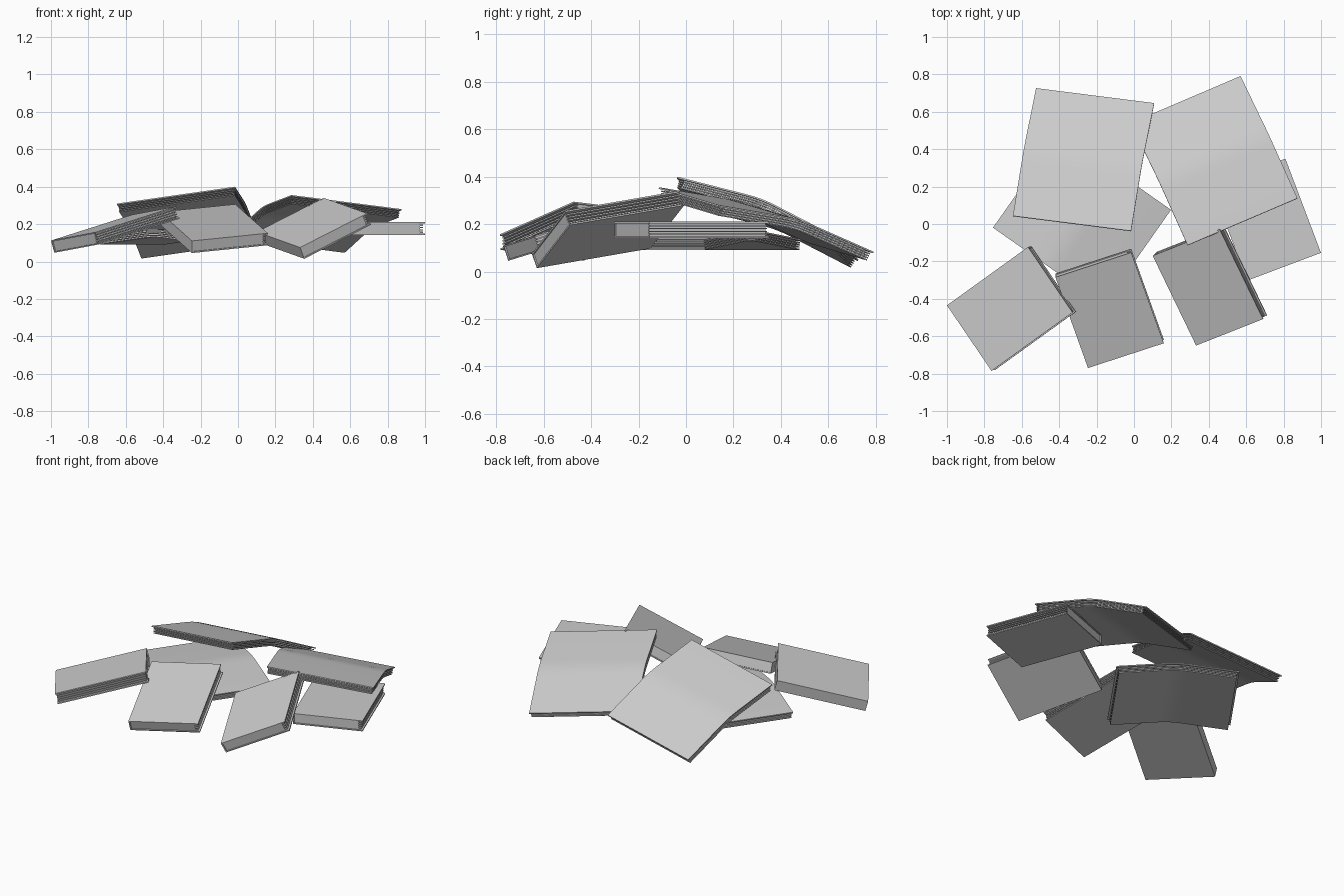
import bpy, bmesh
from mathutils import Vector as V

if "Cube" in bpy.data.objects:
    bpy.data.objects.remove(bpy.data.objects["Cube"])

mat = bpy.data.materials.new("plain grey")
mat.diffuse_color = (0.6, 0.6, 0.6, 1)
mat.use_nodes = True
mat.node_tree.nodes["Principled BSDF"].inputs["Base Color"].default_value = mat.diffuse_color


def finish(bm, name):
    bmesh.ops.recalc_face_normals(bm, faces=bm.faces)
    me = bpy.data.meshes.new(name)
    bm.to_mesh(me)
    bm.free()
    ob = bpy.data.objects.new(name, me)
    bpy.context.collection.objects.link(ob)
    me.materials.append(mat)
    bpy.ops.object.select_all(action='DESELECT')
    ob.select_set(True)
    bpy.context.view_layer.objects.active = ob
    bpy.ops.object.shade_smooth_by_angle(angle=0.5)
    return ob


def sweep(bm, top, bottom, half, place):
    """Extrude a strip between two profile lines along the book's length."""
    outline = top + bottom[::-1]
    ends = [[bm.verts.new(place(x, y, z)) for x, z in outline] for y in (-half, half)]
    n = len(outline)
    m = len(top)
    for i in range(n):
        j = (i + 1) % n
        bm.faces.new((ends[0][i], ends[0][j], ends[1][j], ends[1][i]))
    for e in ends:                      # end caps as quads
        for i in range(m - 1):
            bm.faces.new((e[i], e[i + 1], e[n - 2 - i], e[n - 1 - i]))


def closed_book(name, front, back, fore):
    """Spine runs front -> back, the page edges face 'fore'. Corners of the top cover."""
    front, back, fore = V(front), V(back), V(fore)
    v = back - front
    L = v.length
    v.normalize()
    u = fore - front
    u -= v * u.dot(v)
    W = u.length
    u.normalize()
    n = u.cross(v)
    mid = front + v * L / 2
    T = 0.068
    place = lambda x, y, z: mid + u * x + v * y + n * z
    bm = bmesh.new()

    def slab(x0, x1, z0, z1, half):
        sweep(bm, [(x0, z1), (x1, z1)], [(x0, z0), (x1, z0)], half, place)

    slab(0, W, -0.007, 0, L / 2)            # upper cover
    slab(0, W, -T, -T + 0.007, L / 2)       # lower cover
    slab(0, 0.008, -T + 0.007, -0.007, L / 2)   # spine
    finish(bm, name + "_cover")
    bm = bmesh.new()
    slab(0.008, W - 0.025, -T + 0.007, -0.007, L / 2 - 0.006)   # page block
    for k in range(4):                      # page ridges on the fore edge
        z = -0.013 - k * 0.0125
        slab(W - 0.027, W - 0.008, z - 0.006, z, L / 2 - 0.006)
    finish(bm, name + "_pages")


def open_book(name, centre, along, across, length, chord, rise=0.042):
    """Book lying open face down: a shallow roof with a rounded ridge."""
    c, r, t = V(centre), V(along).normalized(), V(across)
    t = (t - r * t.dot(r)).normalized()
    n = t.cross(r)
    if n.z < 0:
        n = -n
    place = lambda x, y, z: c + t * x + r * y + n * z
    b = 0.17

    def line(w, drop):
        pts = []
        for s in (-1, -b, -b / 2, 0, b / 2, b, 1):
            g = abs(s) if abs(s) >= b else (s * s + b * b) / (2 * b)
            f = s * w if abs(s) == 1 else s
            pts.append((f * chord / 2, rise * (1 - (g if abs(s) < 1 else w)) - drop))
        return pts

    def layer(bm, w, d0, d1, l):
        sweep(bm, line(w, d0), line(w, d1), l * length / 2, place)

    bm = bmesh.new()
    layer(bm, 1.0, 0, 0.007, 1.0)           # cover
    finish(bm, name + "_cover")
    bm = bmesh.new()
    layer(bm, 0.92, 0.007, 0.044, 0.955)    # page core
    for k in range(4):                      # bundles of pages
        d = 0.012 + k * 0.0095
        layer(bm, 0.97 - 0.004 * k, d, d + 0.005, 0.98)
    finish(bm, name + "_pages")


# closed books: spine front corner, spine back corner, fore-edge front corner
closed_book("left_book", (-1.0, -.435, .112), (-.567, -.123, .25), (-.752, -.778, .16))
closed_book("middle_book", (-.246, -.77, .11), (-.42, -.285, .265), (.155, -.626, .155))
closed_book("right_book", (.332, -.65, .075), (.10, -.17, .158), (.69, -.51, .257))
closed_book("flat_book", (.605, -.303, .21), (.415, .20, .21), (1.0, -.155, .21))

# open books lying face down
open_book("top_left_open_book", (-.27, .345, .225), (.631, -.08, .09), (.123, .683, -.26), .643, .741)
open_book("top_right_open_book", (.428, .339, .2195), (.588, .251, -.075), (-.31, .651, -.196), .643, .747)
open_book("lower_open_book", (-.278, .028, .135), (.575, .818, 0), (-.818, .575, 0), .625, .724)
